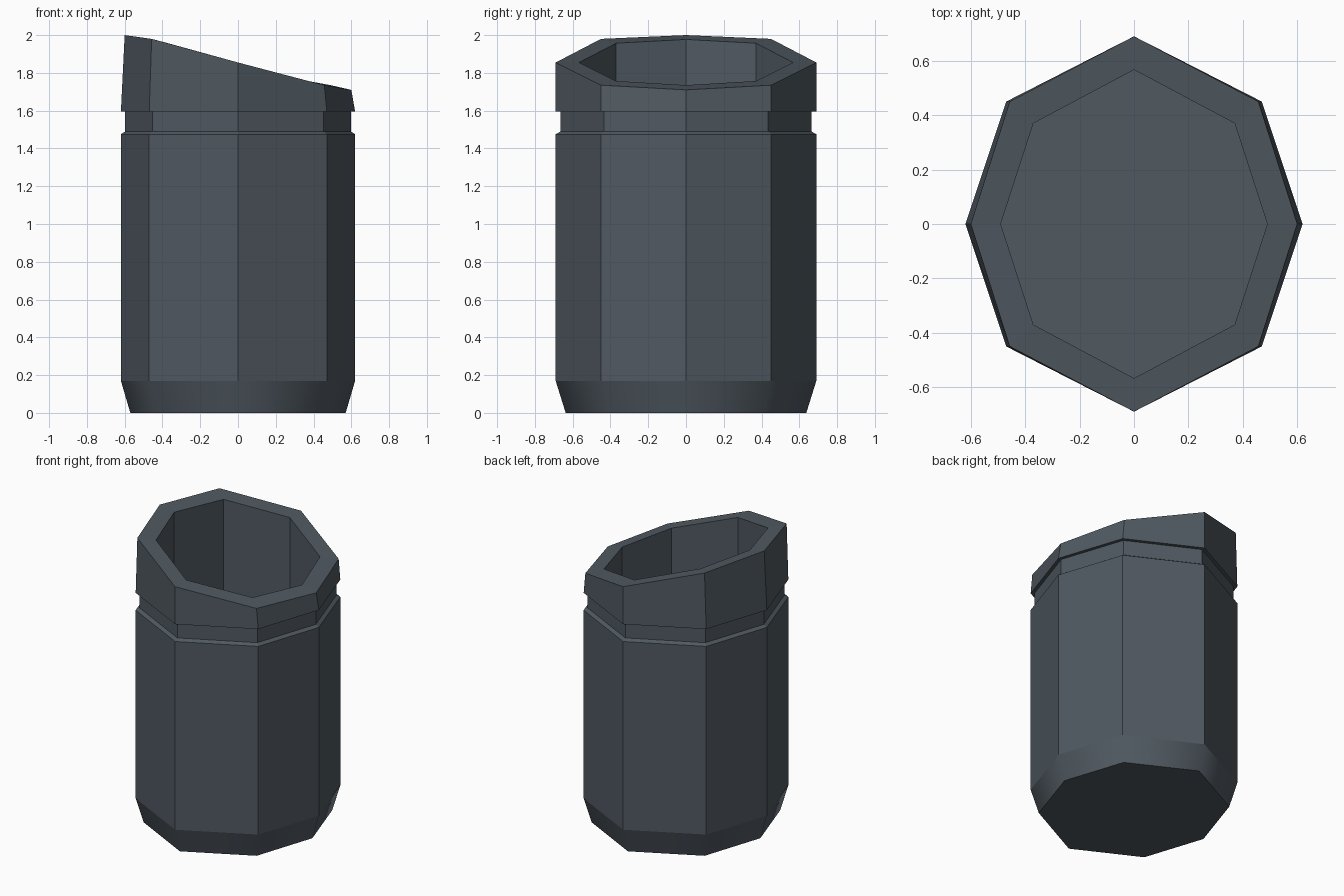
import bpy, bmesh

if "Cube" in bpy.data.objects:
    bpy.data.objects.remove(bpy.data.objects["Cube"])

def octagon(ax, dx, dy, ay):
    """Eight-sided ring: axis points plus mirrored diagonal points."""
    return [(ax, 0), (dx, dy), (0, ay), (-dx, dy),
            (-ax, 0), (-dx, -dy), (0, -ay), (dx, -dy)]

FULL = octagon(0.62, 0.47, 0.45, 0.69)
BASE = octagon(0.57, 0.433, 0.415, 0.637)
NECK = octagon(0.597, 0.452, 0.434, 0.664)
LIP = octagon(0.60, 0.457, 0.45, 0.69)
BORE = octagon(0.49, 0.37, 0.37, 0.567)

# Heights around the slanted lip, starting at +x
LIP_Z = [1.71, 1.735, 1.855, 1.98, 2.0, 1.98, 1.855, 1.735]
BORE_Z = [1.735, 1.757, 1.855, 1.957, 1.977, 1.957, 1.855, 1.757]

# Outside from the bottom up, over the lip, then down the inside
rings = [(BASE, [0.0] * 8), (FULL, [0.17] * 8), (FULL, [1.475] * 8),
         (NECK, [1.49] * 8), (NECK, [1.595] * 8), (FULL, [1.595] * 8),
         (LIP, LIP_Z), (BORE, BORE_Z), (BORE, [0.15] * 8)]

bm = bmesh.new()
loops = [[bm.verts.new((x, y, z)) for (x, y), z in zip(pts, zs)]
         for pts, zs in rings]
for k, (lo, hi) in enumerate(zip(loops, loops[1:])):
    for i in range(8):
        j = (i + 1) % 8
        f = bm.faces.new((lo[i], lo[j], hi[j], hi[i]))
        f.smooth = (k == 0)          # softly shaded base chamfer
bm.faces.new(loops[0][::-1])         # underside
bm.faces.new(loops[-1])              # cup floor
bmesh.ops.recalc_face_normals(bm, faces=bm.faces[:])

# Only edges between two chamfer faces stay soft
for e in bm.edges:
    e.smooth = all(f.smooth for f in e.link_faces)

mesh = bpy.data.meshes.new("slanted_cup")
bm.to_mesh(mesh)
bm.free()
cup = bpy.data.objects.new("slanted_cup", mesh)
bpy.context.collection.objects.link(cup)

# Dark slate material
mat = bpy.data.materials.new("dark_slate")
mat.diffuse_color = (0.08, 0.10, 0.12, 1)
mat.use_nodes = True
mat.node_tree.nodes["Principled BSDF"].inputs["Base Color"].default_value = mat.diffuse_color
mesh.materials.append(mat)
